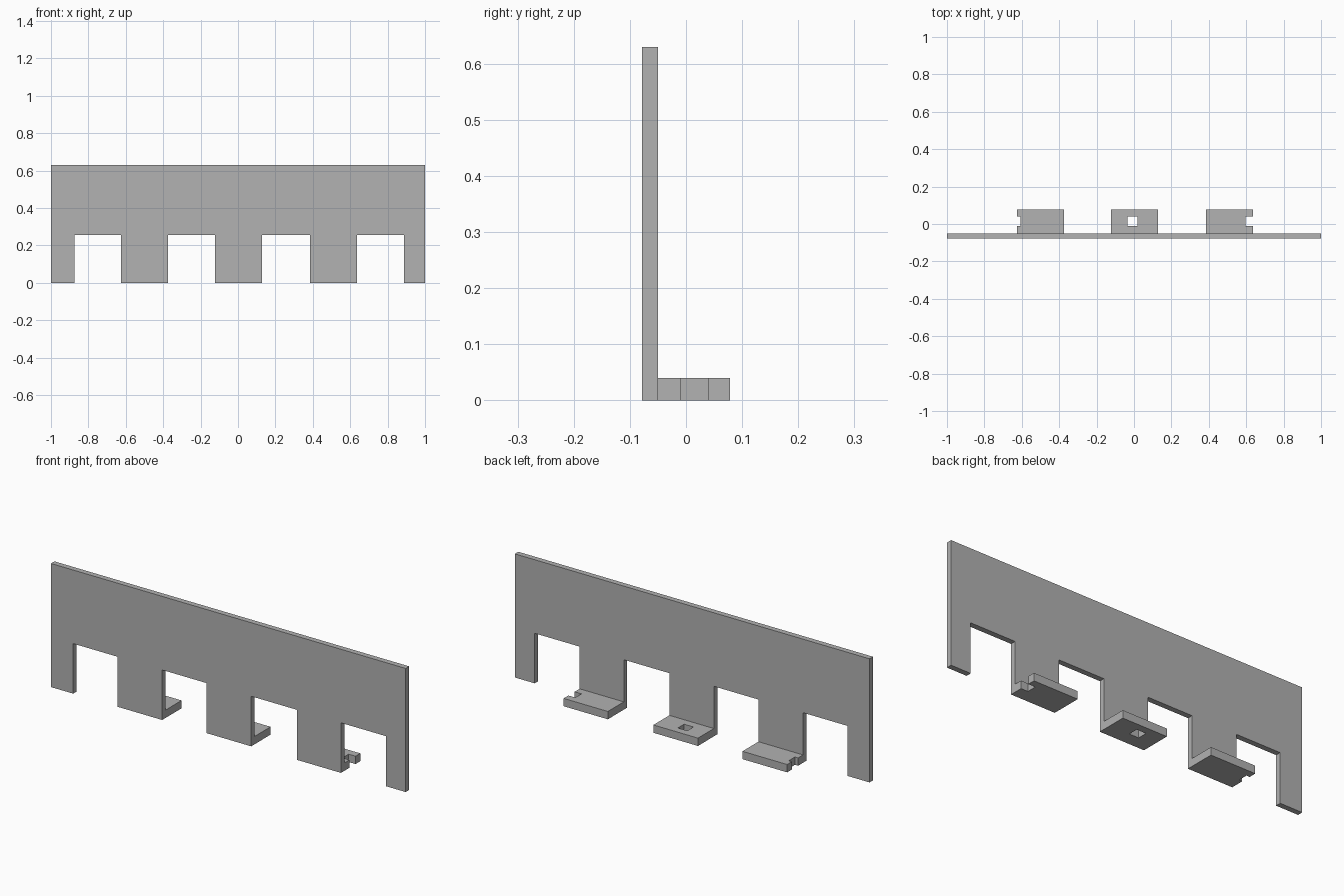
import bpy
import bmesh
from mathutils import Vector

cube = bpy.data.objects.get("Cube")
if cube:
    bpy.data.objects.remove(cube, do_unlink=True)

grey = bpy.data.materials.new("plain grey")
grey.use_nodes = True
grey.diffuse_color = (0.445, 0.445, 0.445, 1)
grey.node_tree.nodes["Principled BSDF"].inputs["Base Color"].default_value = grey.diffuse_color

FRONT, PANEL_BACK, FOOT_BACK = -0.078, -0.05, 0.078
HEIGHT, GAP_TOP, FOOT_TOP = 0.63, 0.255, 0.04
HOLE_Y = (-0.01, 0.04)
# x ranges of the three middle tabs and of the slot in each foot
TABS = {
    "right": (-0.625, -0.373),
    "centre": (-0.122, 0.129),
    "left": (0.386, 0.635),
}
SLOTS = {
    "right": (-0.7, -0.607),
    "centre": (-0.035, 0.018),
    "left": (0.596, 0.7),
}
END_INNER = (-0.875, 0.888)


def prism(name, outline, direction):
    """Extrude a flat outline of 3D points along a direction."""
    bm = bmesh.new()
    face = bm.faces.new([bm.verts.new(p) for p in outline])
    result = bmesh.ops.extrude_face_region(bm, geom=[face])
    moved = [v for v in result["geom"] if isinstance(v, bmesh.types.BMVert)]
    bmesh.ops.translate(bm, vec=Vector(direction), verts=moved)
    bmesh.ops.recalc_face_normals(bm, faces=bm.faces)
    mesh = bpy.data.meshes.new(name)
    bm.to_mesh(mesh)
    bm.free()
    mesh.materials.append(grey)
    obj = bpy.data.objects.new(name, mesh)
    bpy.context.collection.objects.link(obj)
    return obj


def block(name, x, y, z):
    """Box from its x, y and z ranges."""
    base = [(x[0], y[0], z[0]), (x[1], y[0], z[0]),
            (x[1], y[1], z[0]), (x[0], y[1], z[0])]
    return prism(name, base, (0, 0, z[1] - z[0]))


def cut(obj, cutter):
    """Subtract a cutter, bake the result and remove the cutter."""
    cutter.hide_render = True
    mod = obj.modifiers.new("slot", "BOOLEAN")
    mod.operation = "DIFFERENCE"
    mod.solver = "EXACT"
    mod.object = cutter
    bpy.context.view_layer.update()
    graph = bpy.context.evaluated_depsgraph_get()
    baked = bpy.data.meshes.new_from_object(obj.evaluated_get(graph))
    obj.modifiers.clear()
    obj.data = baked
    bpy.data.objects.remove(cutter, do_unlink=True)


# Upright panel with four rectangular gaps along its lower edge
edges = [END_INNER[0]] + [x for tab in TABS.values() for x in tab] + [END_INNER[1]]
outline = [(1, HEIGHT), (-1, HEIGHT), (-1, 0)]
for start, end in zip(edges[::2], edges[1::2]):
    outline += [(start, 0), (start, GAP_TOP), (end, GAP_TOP), (end, 0)]
outline.append((1, 0))
prism("upright_panel", [(x, FRONT, z) for x, z in outline], (0, PANEL_BACK - FRONT, 0))

# Feet behind the middle tabs, each with its slot
for side, span in TABS.items():
    foot = block(side + "_foot", span, (PANEL_BACK, FOOT_BACK), (0, FOOT_TOP))
    cut(foot, block("slot_cutter", SLOTS[side], HOLE_Y, (-0.1, 0.1)))
